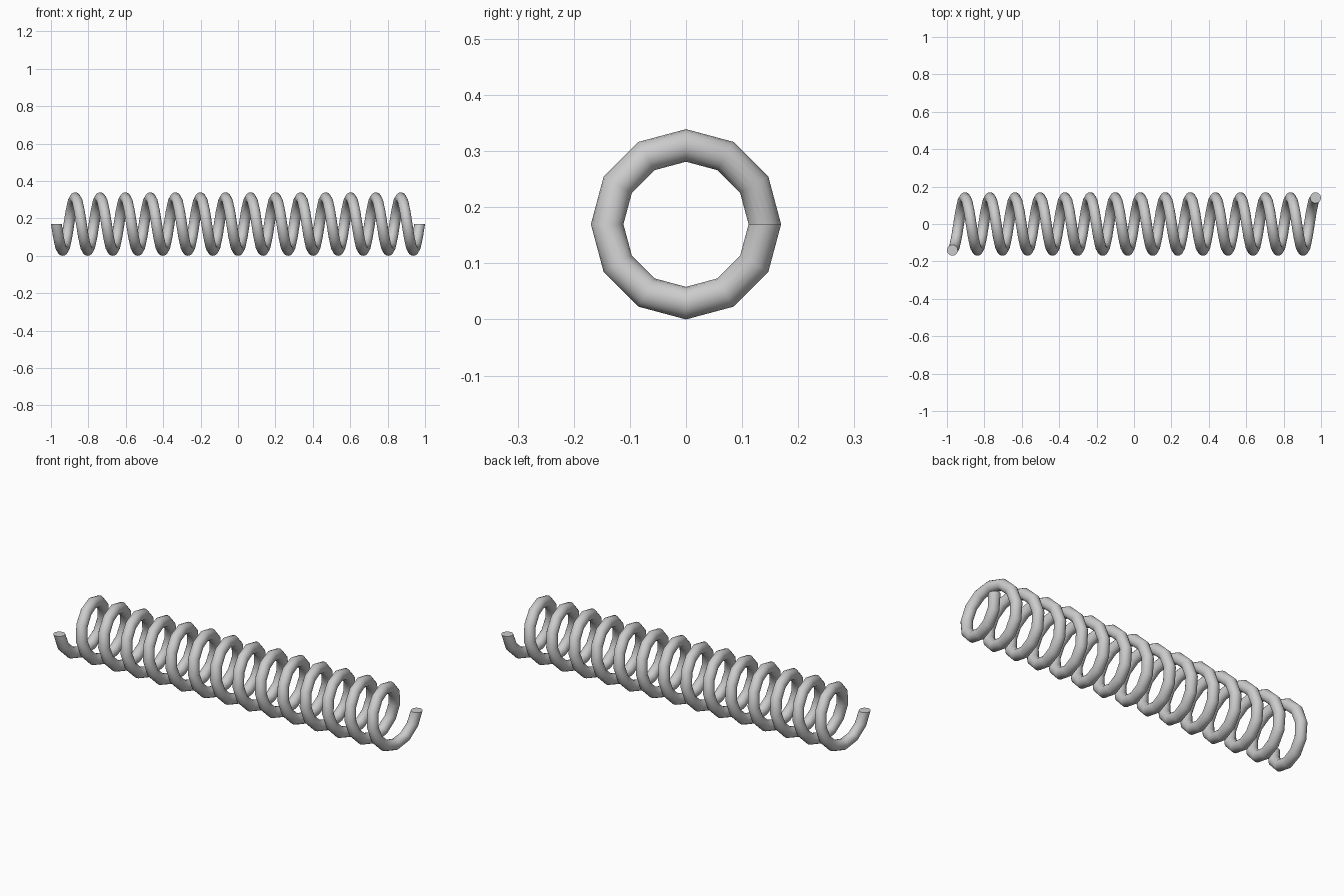
import bpy
import bmesh
from math import cos, sin, tau, radians

cube = bpy.data.objects.get("Cube")
if cube:
    bpy.data.objects.remove(cube, do_unlink=True)

OUTER_RADIUS = 0.1695
WIRE_RADIUS = 0.029
COIL_RADIUS = OUTER_RADIUS - WIRE_RADIUS
HALF_LENGTH = 1 - WIRE_RADIUS
TURNS = 14.5
STEPS_PER_TURN = 12
WIRE_SIDES = 16


def wire_ring(bm, x, angle):
    """Wire cross-section lying in the plane through the coil axis."""
    ring = []
    for i in range(WIRE_SIDES):
        a = tau * i / WIRE_SIDES
        r = COIL_RADIUS + WIRE_RADIUS * cos(a)
        ring.append(bm.verts.new((x + WIRE_RADIUS * sin(a),
                                  -r * cos(angle),
                                  OUTER_RADIUS - r * sin(angle))))
    return ring


# Coil: sweep the wire section along the helix
bm = bmesh.new()
steps = int(TURNS * STEPS_PER_TURN)
rings = [wire_ring(bm, HALF_LENGTH * (2 * s / steps - 1), tau * s / STEPS_PER_TURN)
         for s in range(steps + 1)]
for a, b in zip(rings, rings[1:]):
    for i in range(WIRE_SIDES):
        j = (i + 1) % WIRE_SIDES
        bm.faces.new((a[i], a[j], b[j], b[i]))

# Flat cut ends of the wire
bm.faces.new(rings[0])
bm.faces.new(rings[-1])
bmesh.ops.recalc_face_normals(bm, faces=bm.faces)

mesh = bpy.data.meshes.new("coil_spring")
bm.to_mesh(mesh)
bm.free()
spring = bpy.data.objects.new("coil_spring", mesh)
bpy.context.collection.objects.link(spring)

# Smooth wire with crisp end edges
bpy.ops.object.select_all(action='DESELECT')
spring.select_set(True)
bpy.context.view_layer.objects.active = spring
bpy.ops.object.shade_smooth_by_angle(angle=radians(50))
